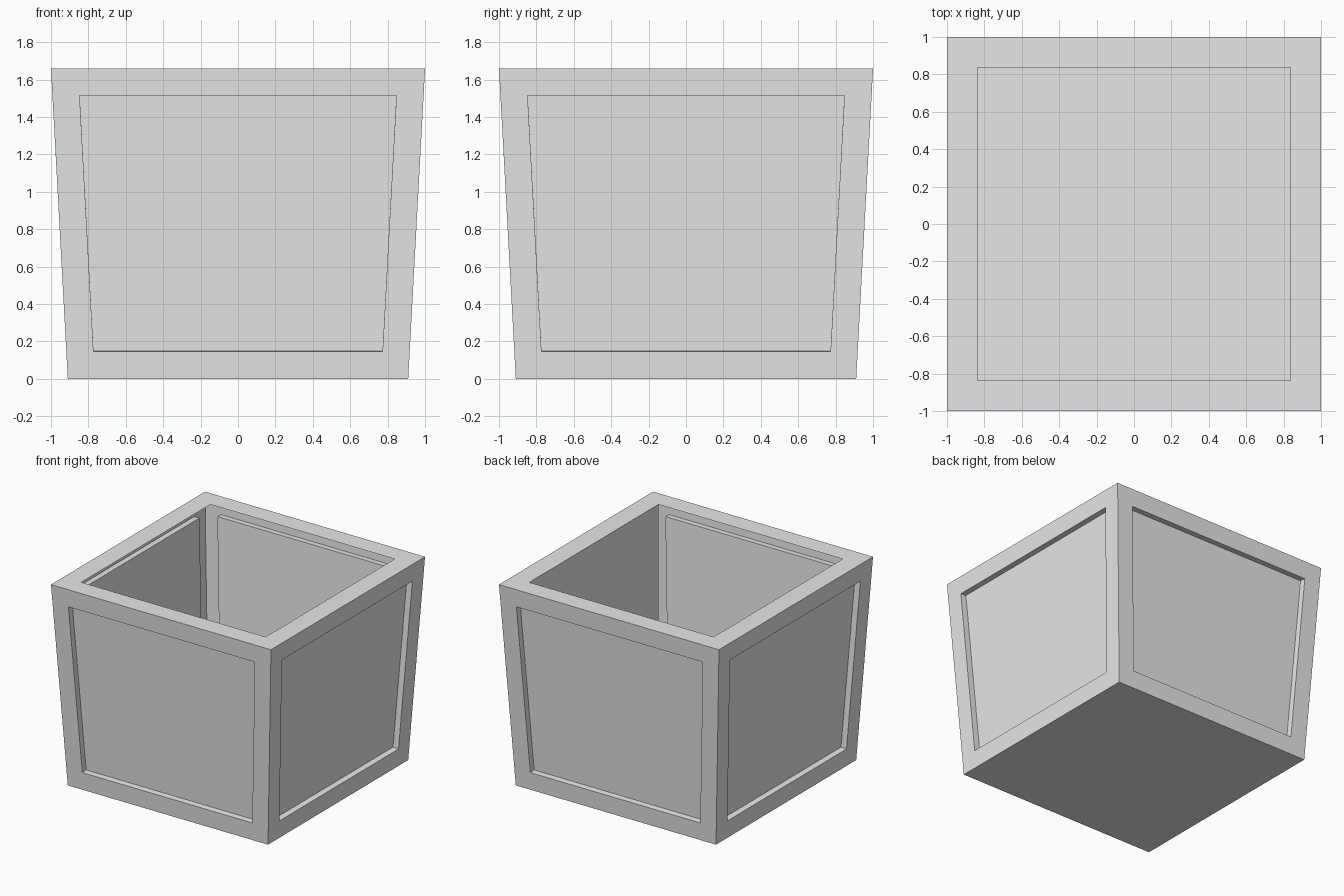
import bpy
import bmesh

HEIGHT = 1.66
BASE, TOP = 0.91, 1.0      # half widths of the tapered shell
OPENING = 0.838            # half width of the rim opening
DEPTH = 0.05               # panel recess

cube = bpy.data.objects.get("Cube")
if cube:
    bpy.data.objects.remove(cube, do_unlink=True)

grey = bpy.data.materials.new("plain_grey")
grey.use_nodes = True
grey.diffuse_color = (0.8, 0.8, 0.8, 1)
grey.node_tree.nodes["Principled BSDF"].inputs["Base Color"].default_value = (0.8, 0.8, 0.8, 1)


def finish(bm, name):
    mesh = bpy.data.meshes.new(name)
    bm.to_mesh(mesh)
    bm.free()
    mesh.materials.append(grey)
    obj = bpy.data.objects.new(name, mesh)
    bpy.context.collection.objects.link(obj)
    return obj


# Tapered box
bm = bmesh.new()
bmesh.ops.create_cube(bm, size=2)
for v in bm.verts:
    half = TOP if v.co.z > 0 else BASE
    v.co = (v.co.x * half, v.co.y * half, HEIGHT if v.co.z > 0 else 0)
bm.normal_update()
sides = [f for f in bm.faces if abs(f.normal.z) < 0.5]
lid = max(bm.faces, key=lambda f: f.normal.z)

# Recessed panel on each side of the thin shell
bmesh.ops.inset_individual(bm, faces=sides, thickness=0.145, use_even_offset=True)
bmesh.ops.inset_individual(bm, faces=sides, thickness=0, depth=-DEPTH)

# Flat rim around the open top
bmesh.ops.inset_individual(bm, faces=[lid], thickness=TOP - OPENING, use_even_offset=True)
bmesh.ops.delete(bm, geom=[lid], context='FACES')
finish(bm, "planter_shell")

# Plain lining hanging from the rim inside the left wall
bm = bmesh.new()
corners = [(-OPENING, 0), (-OPENING, HEIGHT), (OPENING, HEIGHT), (OPENING, 0)]
bm.faces.new([bm.verts.new((OPENING, y, z)) for y, z in corners])
bm.normal_update()
for f in bm.faces:
    if f.normal.x > 0:
        f.normal_flip()
finish(bm, "left_inner_lining")
